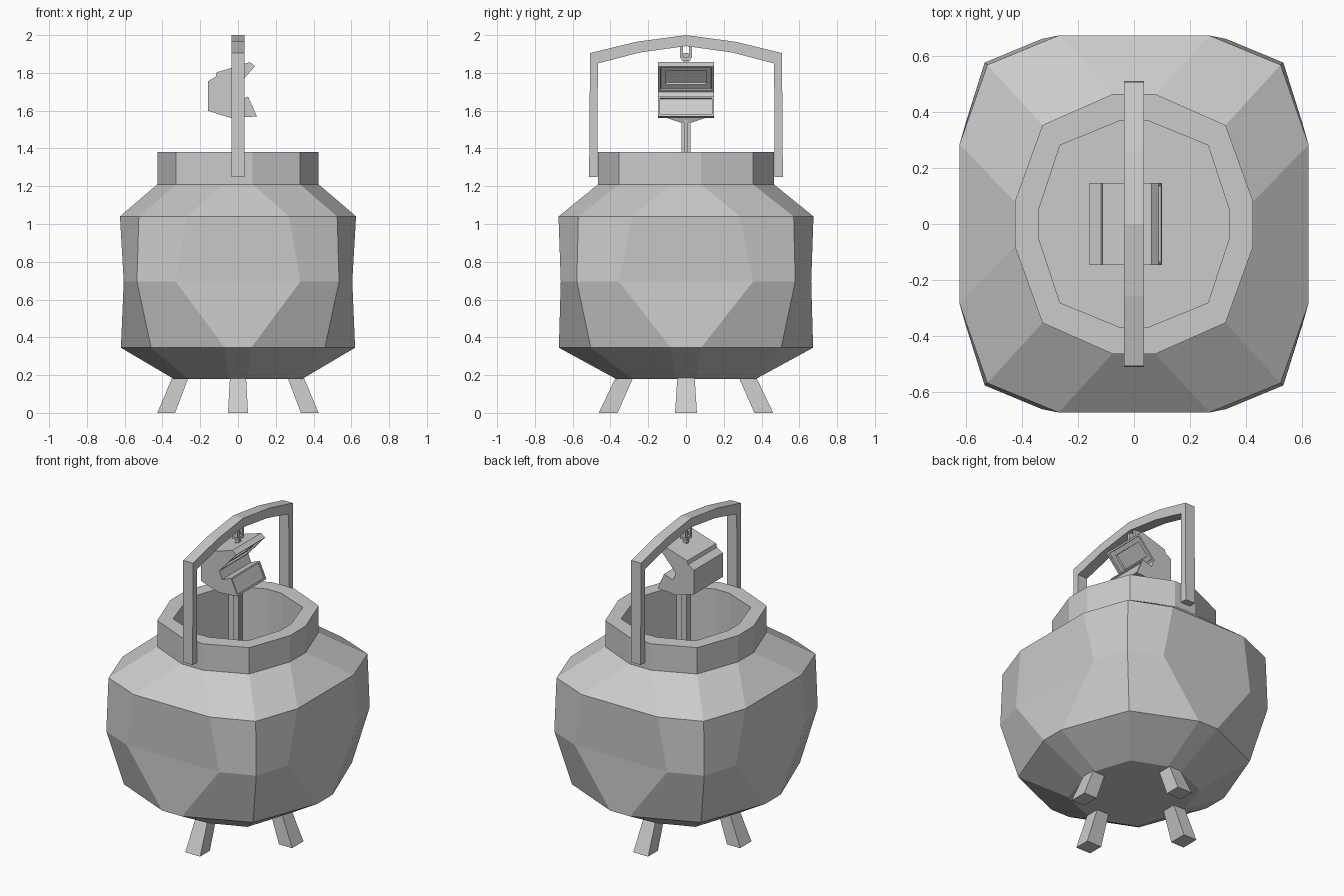
import bpy, bmesh
from mathutils import Vector

if "Cube" in bpy.data.objects:
    bpy.data.objects.remove(bpy.data.objects["Cube"])


def finish(name, bm):
    bmesh.ops.recalc_face_normals(bm, faces=bm.faces)
    me = bpy.data.meshes.new(name)
    bm.to_mesh(me)
    bm.free()
    ob = bpy.data.objects.new(name, me)
    bpy.context.collection.objects.link(ob)
    return ob


def loft(name, rings):
    """Skin a stack of rings and cap both ends."""
    bm = bmesh.new()
    loops = [[bm.verts.new(p) for p in r] for r in rings]
    n = len(loops[0])
    for a, b in zip(loops, loops[1:]):
        for i in range(n):
            j = (i + 1) % n
            bm.faces.new((a[i], a[j], b[j], b[i]))
    bm.faces.new(loops[0])
    bm.faces.new(loops[-1])
    return finish(name, bm)


def ring12(z, pts):
    """Twelve-sided ring mirrored from three first-quadrant points."""
    q = pts + [(-x, y) for x, y in pts[::-1]]
    return [(x, y, z) for x, y in q + [(-x, -y) for x, y in q]]


def rect(cx, cy, hx, hy, z):
    return [(cx - hx, cy - hy, z), (cx + hx, cy - hy, z),
            (cx + hx, cy + hy, z), (cx - hx, cy + hy, z)]


def box(name, x0, x1, y0, y1, z0, z1):
    cx, cy, hx, hy = (x0 + x1) / 2, (y0 + y1) / 2, (x1 - x0) / 2, (y1 - y0) / 2
    return loft(name, [rect(cx, cy, hx, hy, z0), rect(cx, cy, hx, hy, z1)])


# Pot: outer wall, thick collar, and open inside
base = [(.34, .055), (.265, .282), (.05, .37)]
neck = [(.427, .08), (.328, .354), (.077, .465)]
loft("pot", [
    ring12(.18, base),
    ring12(.345, [(.62, .08), (.46, .504), (.07, .673)]),
    ring12(.695, [(.605, .355), (.535, .578), (.33, .663)]),
    ring12(1.04, [(.625, .285), (.525, .57), (.27, .675)]),
    ring12(1.21, neck),
    ring12(1.38, neck),
    ring12(1.38, base),
    ring12(.24, base),
])

# Four splayed feet, one on each axis
for s, side in ((-1, "left"), (1, "right")):
    loft("foot_" + side, [rect(s * .38, 0, .047, .058, 0),
                          rect(s * .30, 0, .043, .045, .20)])
for s, side in ((-1, "front"), (1, "back")):
    loft("foot_" + side, [rect(0, s * .412, .053, .05, 0),
                          rect(0, s * .32, .042, .046, .20)])

# Arched carrying handle: outer and inner outline, skinned as a bar
outer = [(-.513, 1.25), (-.508, 1.905), (-.26, 1.965), (0, 2.0),
         (.26, 1.965), (.508, 1.905), (.513, 1.25)]
inner = [(-.468, 1.25), (-.467, 1.85), (-.245, 1.908), (0, 1.942),
         (.245, 1.908), (.467, 1.85), (.468, 1.25)]
loft("handle", [[(-.035, *o), (.035, *o), (.035, *i), (-.035, *i)]
                for o, i in zip(outer, inner)])

# Hanging bracket under the handle
for s, side in ((-1, "front"), (1, "back")):
    box("bracket_prong_" + side, -.02, .02, s * .024 - .009, s * .024 + .009, 1.88, 1.95)
box("bracket_bar", -.025, .025, -.025, .025, 1.865, 1.885)
box("bracket_pin", -.012, .012, -.012, .012, 1.82, 1.905)

# Open-mouthed head: side profile extruded across y, with sunk jaw panels
profile = [(-.16, 1.60), (-.16, 1.755), (-.118, 1.78), (-.112, 1.803),
           (.063, 1.857), (.09, 1.835), (-.03, 1.70), (-.01, 1.65),
           (.053, 1.675), (.10, 1.57), (-.035, 1.56)]
head = loft("head", [[(x, y, z) for x, z in profile] for y in (-.147, .147)])
bm = bmesh.new()
bm.from_mesh(head.data)
bm.faces.ensure_lookup_table()


def panel_at(x, z):
    target = Vector((x, 0, z))
    return min(bm.faces, key=lambda f: (f.calc_center_median() - target).length)


upper, lower = panel_at(.03, 1.7675), panel_at(.0765, 1.6225)
bmesh.ops.inset_region(bm, faces=[upper], thickness=.018, depth=0)
bmesh.ops.inset_region(bm, faces=[upper], thickness=.001, depth=-.012)
bmesh.ops.inset_region(bm, faces=[upper], thickness=.04, depth=0)
bmesh.ops.inset_region(bm, faces=[upper], thickness=.001, depth=-.015)
bmesh.ops.inset_region(bm, faces=[lower], thickness=.014, depth=0)
bmesh.ops.inset_region(bm, faces=[lower], thickness=.001, depth=-.008)
bm.to_mesh(head.data)
bm.free()

# Tapered socket and the post standing in the pot
loft("post_socket", [rect(0, 0, .02, .022, 1.535), rect(0, 0, .034, .135, 1.572)])
box("post", -.02, .02, -.024, .024, .24, 1.55)
box("post_rib", .02, .028, -.009, .009, .24, 1.55)
